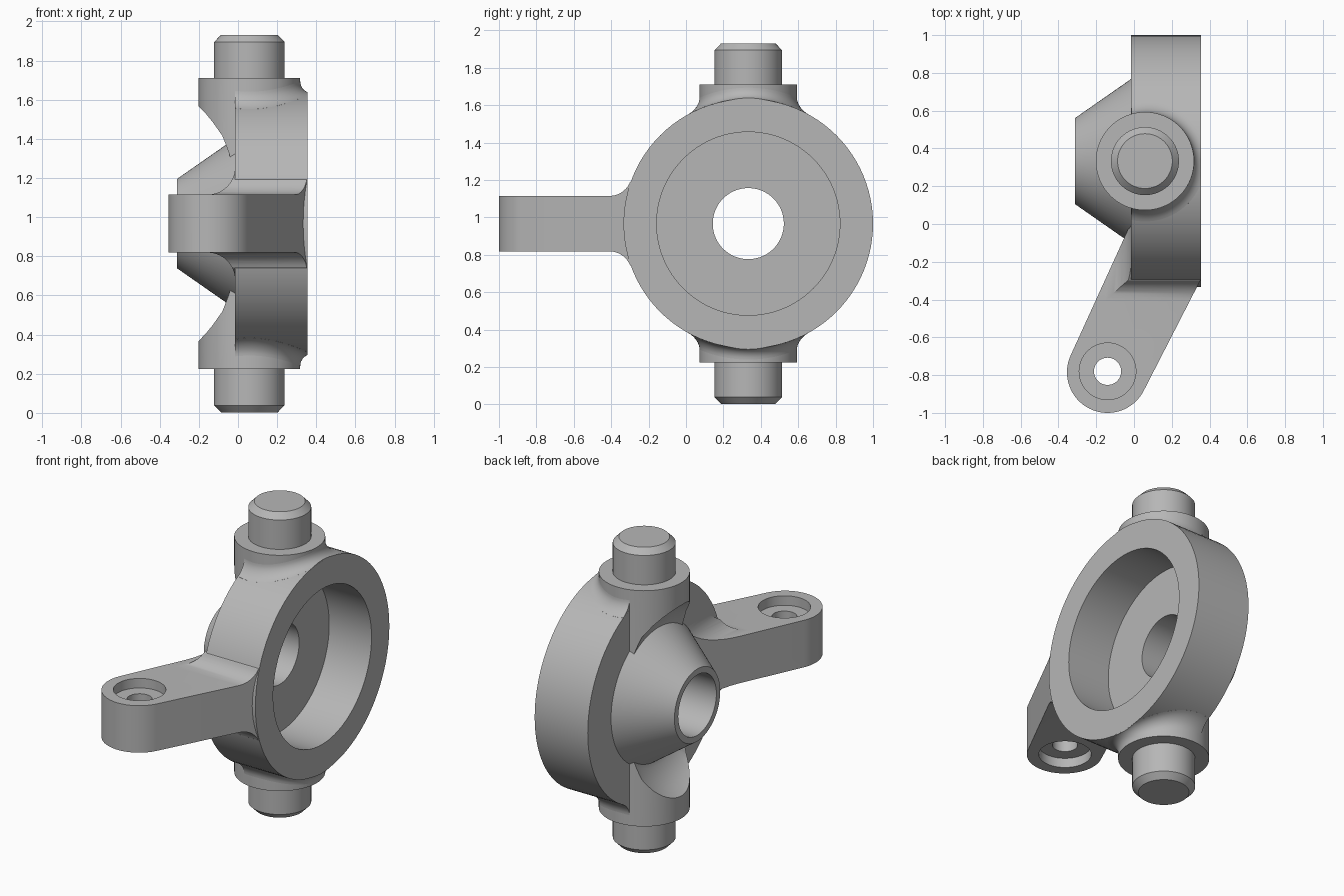
import bpy, bmesh, math
from mathutils import Vector

if "Cube" in bpy.data.objects:
    bpy.data.objects.remove(bpy.data.objects["Cube"])

CY, CZ = 0.333, 0.967          # hub axis position
PX = 0.058                     # pin axis position
SEG = 96

metal = bpy.data.materials.new("grey_metal")
metal.diffuse_color = (0.47, 0.47, 0.47, 1)
metal.use_nodes = True
metal.node_tree.nodes["Principled BSDF"].inputs["Base Color"].default_value = metal.diffuse_color


def finish(name, bm):
    bmesh.ops.recalc_face_normals(bm, faces=bm.faces)
    me = bpy.data.meshes.new(name)
    bm.to_mesh(me)
    bm.free()
    ob = bpy.data.objects.new(name, me)
    me.materials.append(metal)
    bpy.context.collection.objects.link(ob)
    return ob


def lathe(name, profile, place, closed=False):
    """Spin (radius, height) points; place(radius, angle, height) gives a position."""
    bm = bmesh.new()
    rings = [[bm.verts.new(place(r, 2 * math.pi * i / SEG, h)) for i in range(SEG)]
             for r, h in profile]
    pairs = list(zip(rings, rings[1:]))
    if closed:
        pairs.append((rings[-1], rings[0]))
    else:
        bm.faces.new(rings[0])
        bm.faces.new(rings[-1])
    for a, b in pairs:
        for i in range(SEG):
            j = (i + 1) % SEG
            bm.faces.new((a[i], a[j], b[j], b[i]))
    return finish(name, bm)


def about_x(r, a, h):
    return Vector((h, CY + r * math.cos(a), CZ + r * math.sin(a)))


def about_z(cx, cy, sign=1):
    return lambda r, a, h: Vector((cx + r * math.cos(a), cy + r * math.sin(a), CZ + sign * h))


def prism(name, pts, place, lo, hi):
    bm = bmesh.new()
    a = [bm.verts.new(place(u, v, lo)) for u, v in pts]
    b = [bm.verts.new(place(u, v, hi)) for u, v in pts]
    bm.faces.new(a)
    bm.faces.new(b)
    for i in range(len(pts)):
        j = (i + 1) % len(pts)
        bm.faces.new((a[i], a[j], b[j], b[i]))
    return finish(name, bm)


def boolean(ob, cutter, op):
    mod = ob.modifiers.new("cut", 'BOOLEAN')
    mod.object, mod.operation, mod.solver = cutter, op, 'EXACT'
    bpy.context.view_layer.objects.active = ob
    bpy.ops.object.modifier_apply(modifier=mod.name)
    bpy.data.objects.remove(cutter)


def pocket():
    return lathe("pocket_cutter", [(0.495, 0.055), (0.495, 0.5)], about_x)


def arc(cx, cy, r, a0, a1, n=10):
    angles = [math.radians(a0 + (a1 - a0) * i / n) for i in range(n + 1)]
    return [(cx + r * math.cos(t), cy + r * math.sin(t)) for t in angles]


# Hub: round ring with bearing pocket, rear cone and through bore
lathe("hub", [(0.19, -0.312), (0.228, -0.312), (0.435, -0.015), (0.667, -0.015),
              (0.667, 0.355), (0.49, 0.355), (0.49, 0.06), (0.19, 0.06)], about_x, closed=True)

for sign, side in ((1, "upper"), (-1, "lower")):
    # Boss and chamfered pin, with a curved clearance behind the hub
    boss = lathe(side + "_pin_boss", [(0.26, 0.30), (0.26, 0.743), (0.18, 0.743), (0.18, 0.928),
                                      (0.145, 0.964)], about_z(PX, CY, sign))
    clearance = lathe("clearance_cutter",
                      [(0.65, -0.30), (0.60, -0.20), (0.578, -0.165), (0.55, -0.13),
                       (0.50, -0.08), (0.44, -0.05), (0.405, -0.035)], about_x)
    boolean(boss, clearance, 'DIFFERENCE')
    boolean(boss, pocket(), 'DIFFERENCE')

    # Fillet ring that follows the hub rim around the boss
    def on_rim(r, a, h):
        y = r * math.sin(a)
        return Vector((PX + r * math.cos(a), CY + y,
                       CZ + sign * (math.sqrt(0.667 ** 2 - y * y) + h)))
    curve = arc(0.32, 0.06, 0.06, 180, 270, 8)
    fillet = lathe(side + "_boss_fillet",
                   [(0.25, -0.03), (0.25, 0.06)] + curve + [(0.322, -0.03)], on_rim, closed=True)
    bm = bmesh.new()
    bm.from_mesh(fillet.data)
    for x, n in ((0.3545, 1), (-0.0145, -1)):
        bmesh.ops.bisect_plane(bm, geom=bm.verts[:] + bm.edges[:] + bm.faces[:],
                               plane_co=(x, 0, 0), plane_no=(n, 0, 0), clear_outer=True)
        bmesh.ops.holes_fill(bm, edges=[e for e in bm.edges if e.is_boundary], sides=0)
    bmesh.ops.recalc_face_normals(bm, faces=bm.faces)
    bm.to_mesh(fillet.data)
    bm.free()

# Steering arm: plan outline trimmed by two side profiles that form its root fillets
plan = arc(-0.14, -0.785, 0.215, -27.4, -204.5, 32) + [(0, 0.04), (0.05, 0.04),
                                                       (0.353, -0.2), (0.353, -0.295)]
arm = prism("steering_arm", plan, lambda u, v, w: Vector((u, v, CZ + w)), -0.45, 0.45)


def mirrored(top):
    return top + [(u, -v) for u, v in reversed(top)]


rim_side = mirrored([(-1.2, 0.148)] + arc(-0.41, 0.268, 0.12, -90, -22) + [(-0.1, 0.35), (0.3, 0.36)])
back_side = mirrored([(-0.6, 0.148)] + arc(-0.155, 0.288, 0.14, -90, 0) + [(0.6, 0.40)])
boolean(arm, prism("rim_trim", rim_side, lambda u, v, w: Vector((w, u, CZ + v)), -0.7, 0.7), 'INTERSECT')
boolean(arm, prism("back_trim", back_side, lambda u, v, w: Vector((u, w, CZ + v)), -1.3, 0.5), 'INTERSECT')
boolean(arm, pocket(), 'DIFFERENCE')

# Arm eye: through hole with a counterbore on both faces
boolean(arm, lathe("eye_cutter", [(0.15, -0.2), (0.15, -0.088), (0.072, -0.088), (0.072, 0.088),
                                  (0.15, 0.088), (0.15, 0.2)], about_z(-0.14, -0.78)), 'DIFFERENCE')

# Smooth shading with sharp edges kept
for ob in bpy.context.scene.objects:
    ob.select_set(True)
    bpy.context.view_layer.objects.active = ob
bpy.ops.object.shade_smooth_by_angle(angle=math.radians(30))
